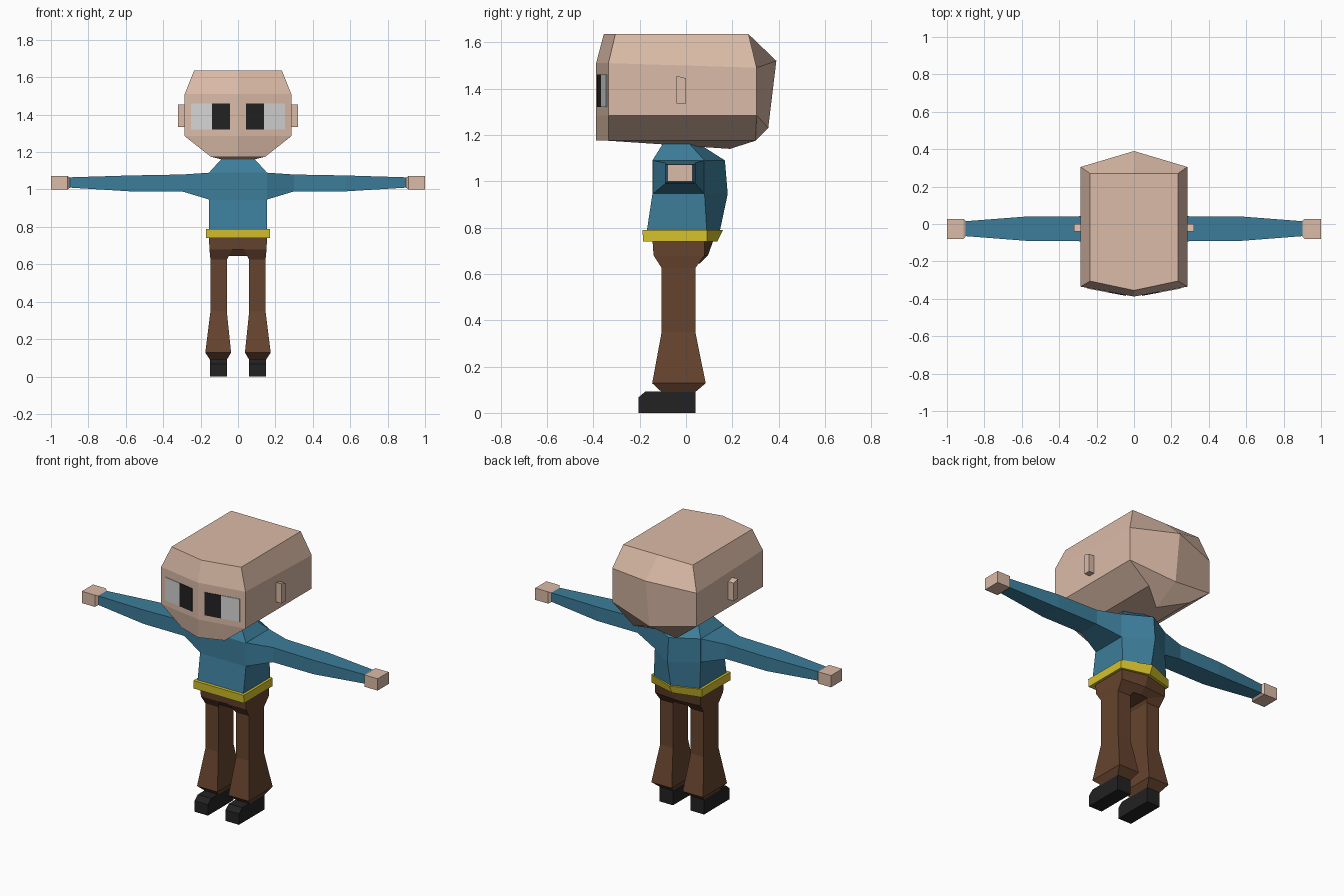
import bpy, bmesh

if "Cube" in bpy.data.objects:
    bpy.data.objects.remove(bpy.data.objects["Cube"])


def material(name, rgb):
    m = bpy.data.materials.new(name)
    lin = [((c / 255 + 0.055) / 1.055) ** 2.4 for c in rgb]
    m.diffuse_color = (*lin, 1)
    m.use_nodes = True
    m.node_tree.nodes["Principled BSDF"].inputs["Base Color"].default_value = m.diffuse_color
    return m


SKIN = material("skin", (219, 187, 167))
BLUE = material("blue_shirt", (60, 125, 154))
BROWN = material("brown_trousers", (102, 68, 46))
YELLOW = material("yellow_belt", (214, 194, 44))
BLACK = material("black", (34, 34, 34))
WHITE = material("eye_white", (212, 212, 212))


def build(name, verts, faces, mat):
    bm = bmesh.new()
    vs = [bm.verts.new(v) for v in verts]
    for f in faces:
        bm.faces.new([vs[i] for i in f])
    bmesh.ops.recalc_face_normals(bm, faces=bm.faces)
    me = bpy.data.meshes.new(name)
    bm.to_mesh(me)
    bm.free()
    me.materials.append(mat)
    ob = bpy.data.objects.new(name, me)
    bpy.context.collection.objects.link(ob)
    return ob


def loft(name, rings, mat):
    """Skin a list of equal-length rings and cap both ends."""
    n = len(rings[0])
    faces = [list(range(n)), [(len(rings) - 1) * n + i for i in range(n)]]
    for r in range(len(rings) - 1):
        for i in range(n):
            j = (i + 1) % n
            faces.append([r * n + i, r * n + j, r * n + n + j, r * n + n + i])
    return build(name, [p for ring in rings for p in ring], faces, mat)


def rect_z(z, x0, x1, y0, y1):
    return [(x0, y0, z), (x1, y0, z), (x1, y1, z), (x0, y1, z)]


def rect_x(x, y0, y1, z0, z1):
    return [(x, y0, z0), (x, y1, z0), (x, y1, z1), (x, y0, z1)]


def pent(z, w, front, back, spine):
    """Flat front, ridged back."""
    return [(-w, front, z), (w, front, z), (w, back, z), (0, spine, z), (-w, back, z)]


# Head: each level runs front centre, right, back centre, left
def head_ring(w, side_f, mid_f, side_b, mid_b, z_f, z_b, z_mid):
    return [(0, mid_f, z_f), (w, side_f, z_f), (w, side_b, z_b),
            (0, mid_b, z_mid), (-w, side_b, z_b), (-w, side_f, z_f)]


loft("head", [
    head_ring(0.145, -0.335, -0.388, 0.30, 0.19, 1.175, 1.175, 1.14),
    head_ring(0.285, -0.335, -0.388, 0.305, 0.355, 1.285, 1.285, 1.23),
    head_ring(0.285, -0.335, -0.388, 0.305, 0.39, 1.51, 1.49, 1.52),
    head_ring(0.235, -0.305, -0.355, 0.27, 0.27, 1.635, 1.635, 1.635)], SKIN)

# Torso, belt and hips
loft("shirt", [pent(0.78, 0.155, -0.17, 0.09, 0.145), pent(0.945, 0.155, -0.145, 0.08, 0.18),
               pent(1.09, 0.155, -0.145, 0.08, 0.168), pent(1.178, 0.075, -0.09, 0.0, 0.03)], BLUE)
loft("belt", [pent(0.74, 0.17, -0.185, 0.09, 0.135), pent(0.79, 0.17, -0.188, 0.09, 0.16)], YELLOW)
loft("hips", [pent(0.645, 0.095, -0.11, 0.05, 0.06), pent(0.68, 0.153, -0.14, 0.08, 0.095),
              pent(0.75, 0.155, -0.145, 0.08, 0.12)], BROWN)

for side, s in (("right", 1), ("left", -1)):
    # Sleeve and hand
    loft(side + "_sleeve", [rect_x(s * x, y0, y1, z0, z1) for x, y0, y1, z0, z1 in (
        (0.15, -0.144, 0.08, 0.945, 1.09), (0.30, -0.09, 0.04, 0.99, 1.08),
        (0.575, -0.09, 0.04, 0.99, 1.075), (0.90, -0.065, 0.015, 1.01, 1.065))], BLUE)
    loft(side + "_hand", [rect_x(s * x, y0, y1, z0, z1) for x, y0, y1, z0, z1 in (
        (0.895, -0.06, 0.01, 1.012, 1.062), (0.912, -0.08, 0.028, 1.0, 1.072),
        (1.0, -0.08, 0.028, 1.0, 1.072))], SKIN)
    # Flared trouser leg
    loft(side + "_leg", [rect_z(z, s * x0, s * x1, y0, y1) for z, x0, x1, y0, y1 in (
        (0.09, 0.06, 0.15, -0.105, 0.04), (0.128, 0.037, 0.175, -0.146, 0.085),
        (0.35, 0.06, 0.147, -0.105, 0.04), (0.625, 0.06, 0.147, -0.105, 0.04),
        (0.68, 0.03, 0.153, -0.14, 0.08))], BROWN)
    # Shoe: side profile extruded across the foot
    shoe = [(-0.205, 0), (0.04, 0), (0.04, 0.093), (-0.175, 0.093), (-0.205, 0.067)]
    loft(side + "_shoe", [[(s * x, y, z) for y, z in shoe] for x in (0.06, 0.15)], BLACK)
    # Ear
    ear = [(-0.04, 1.335), (0.0, 1.335), (0.0, 1.445), (-0.04, 1.455)]
    loft(side + "_ear", [[(s * x, y, z) for y, z in ear] for x in (0.28, 0.322)], SKIN)
    # Eye plates lying on the slanted face
    for part, x0, x1, mat in (("pupil", 0.042, 0.14, BLACK), ("eye_white", 0.14, 0.252, WHITE)):
        rings = []
        for d in (0.004, -0.004):
            rings.append([(s * x, -0.388 + 0.186 * x + d, z)
                          for x, z in ((x0, 1.32), (x1, 1.32), (x1, 1.46), (x0, 1.46))])
        loft(side + "_" + part, rings, mat)
